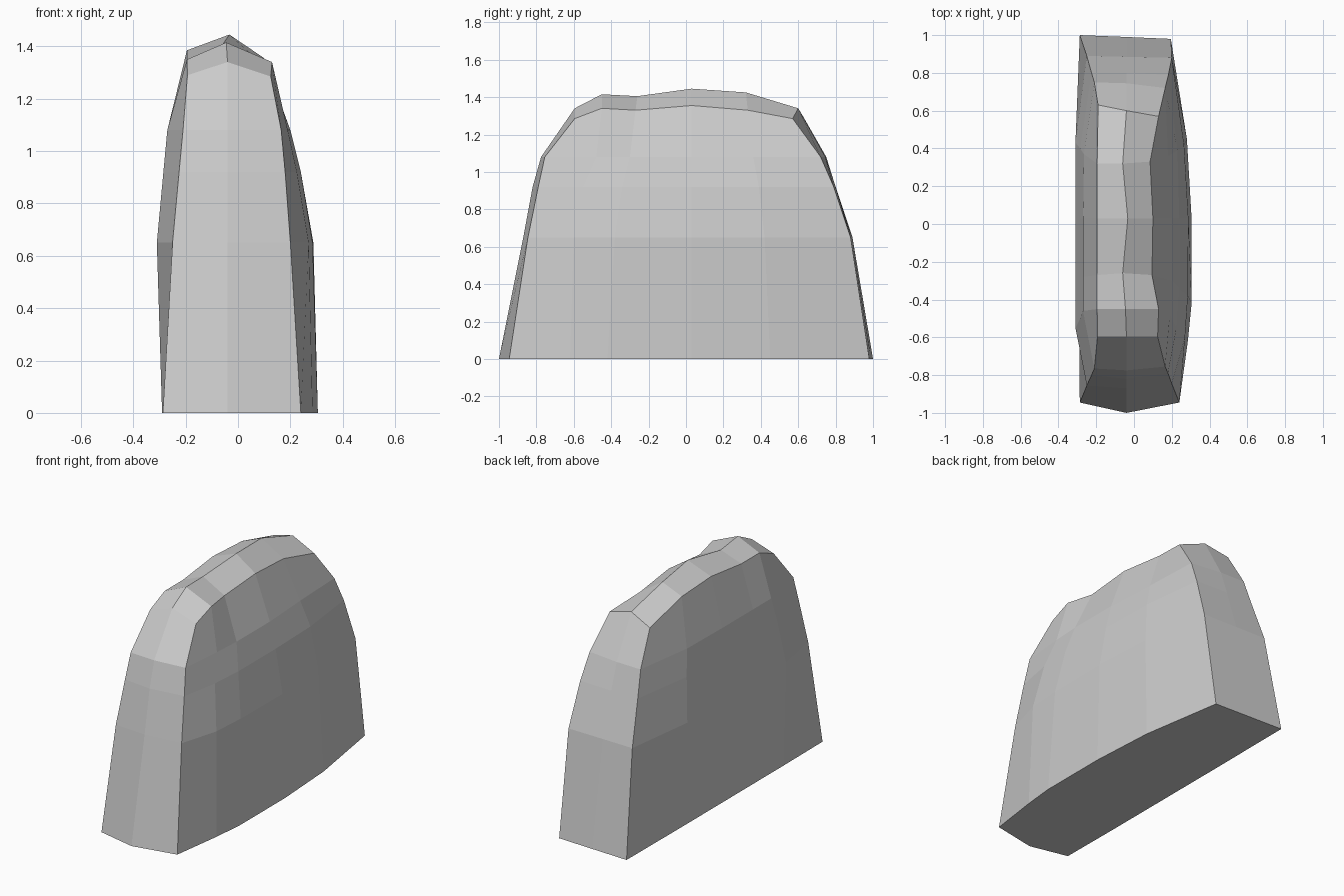
import bpy, bmesh

# Each level: z, front-mid y, back-mid y, and six (x, y) points front to back on each side
LEVELS = [
    (0.0, -1.0, 0.99,
     [(.24, -.945), (.285, -.62), (.305, -.42), (.305, .03), (.28, .45), (.195, .98)],
     [(-.287, -.945), (-.29, -.55), (-.29, -.3), (-.29, .03), (-.29, .43), (-.287, 1.0)]),
    (0.65, -0.87, 0.885,
     [(.20, -.845), (.27, -.6), (.285, -.38), (.288, .03), (.265, .42), (.20, .88)],
     [(-.25, -.855), (-.31, -.55), (-.31, -.3), (-.31, .03), (-.31, .43), (-.25, .89)]),
    (0.92, -0.82, 0.80,
     [(.18, -.79), (.225, -.55), (.24, -.34), (.24, .03), (.23, .39), (.182, .79)],
     [(-.225, -.80), (-.285, -.5), (-.285, -.29), (-.285, .03), (-.285, .4), (-.225, .80)]),
    (1.08, -0.775, 0.745,
     [(.165, -.755), (.19, -.48), (.20, -.30), (.20, .03), (.18, .36), (.165, .72)],
     [(-.21, -.765), (-.27, -.46), (-.27, -.28), (-.27, .03), (-.265, .37), (-.21, .75)]),
]
# Crown rows, front to back: right edge, ridge and left edge
RIGHT = [(.125, -.595, 1.285), (.13, -.45, 1.34), (.095, -.27, 1.33),
         (.10, .03, 1.355), (.085, .33, 1.33), (.13, .57, 1.285)]
RIDGE = [(-.04, -.595, 1.34), (-.045, -.45, 1.415), (-.06, -.26, 1.405),
         (-.033, .03, 1.445), (-.06, .32, 1.425), (-.04, .60, 1.34)]
LEFT = [(-.193, -.595, 1.29), (-.195, -.45, 1.35), (-.195, -.27, 1.35),
        (-.195, .03, 1.385), (-.195, .32, 1.37), (-.19, .63, 1.29)]

bm = bmesh.new()


def make_ring(right, back, left, front):
    """Closed ring: right side, back middle, left side reversed, front middle."""
    return [bm.verts.new(p) for p in right + [back] + left[::-1] + [front]]


# Stacked rings up to the crown
rings = []
for z, front, back, right, left in LEVELS:
    rings.append(make_ring([(x, y, z) for x, y in right], (-.04, back, z),
                           [(x, y, z) for x, y in left], (-.04, front, z)))
rings.append(make_ring(RIGHT, RIDGE[-1], LEFT, RIDGE[0]))

# Side walls and flat underside
for low, high in zip(rings, rings[1:]):
    for i in range(14):
        j = (i + 1) % 14
        bm.faces.new((low[i], low[j], high[j], high[i]))
bm.faces.new(rings[0][::-1])

# Crown strips either side of the ridge
top = rings[-1]
right, left = top[:6], top[7:13][::-1]
ridge = [top[13]] + [bm.verts.new(p) for p in RIDGE[1:5]] + [top[6]]
for a, b in ((right, ridge), (ridge, left)):
    for i in range(5):
        bm.faces.new((a[i], a[i + 1], b[i + 1], b[i]))

bmesh.ops.recalc_face_normals(bm, faces=bm.faces)
mesh = bpy.data.meshes.new("stone_slab")
bm.to_mesh(mesh)
bm.free()
bpy.context.collection.objects.link(bpy.data.objects.new("stone_slab", mesh))
